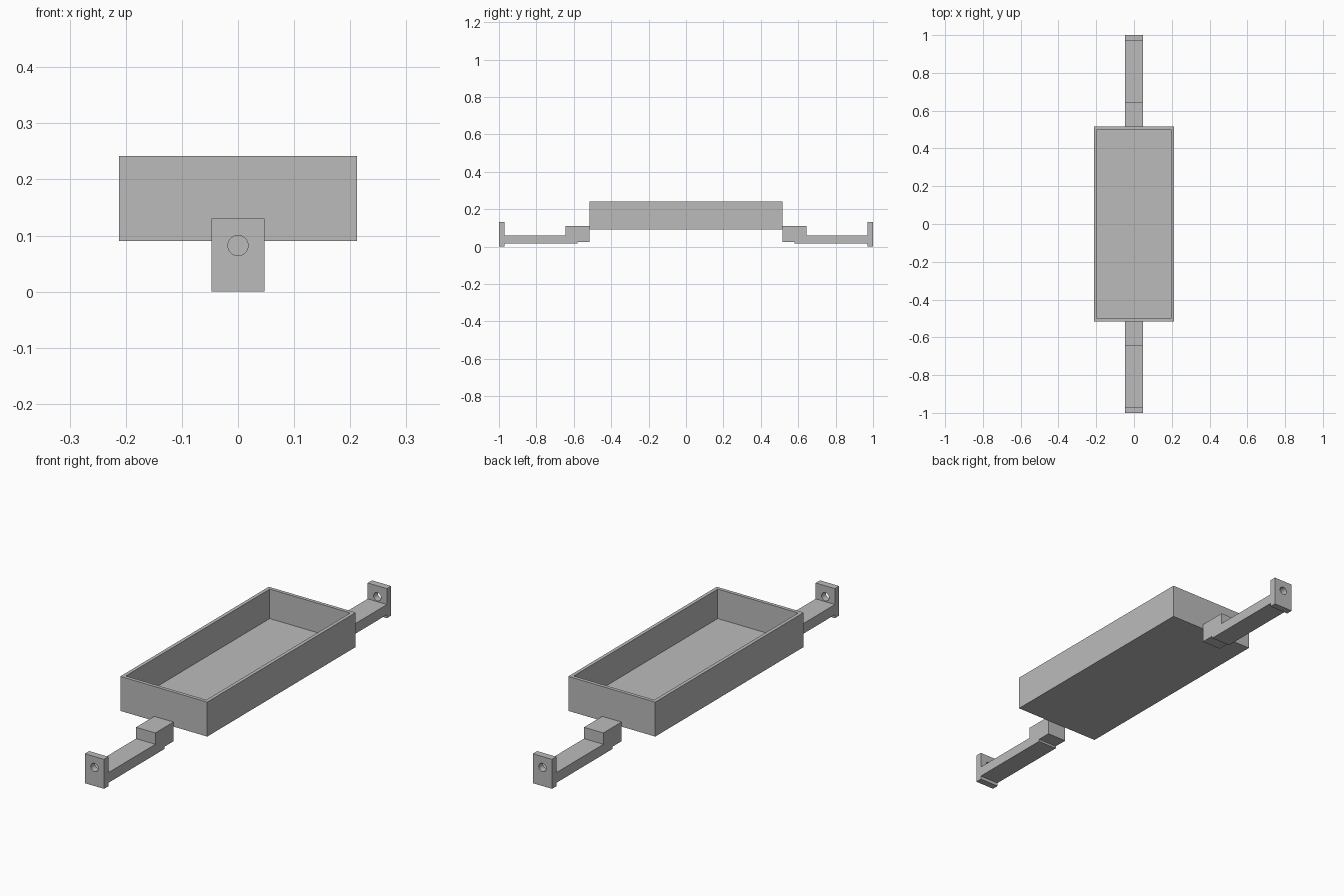
import bpy, bmesh, math
from mathutils import Vector

cube = bpy.data.objects.get("Cube")
if cube:
    bpy.data.objects.remove(cube, do_unlink=True)

GREY = 0.5
metal = bpy.data.materials.new("plain grey")
metal.use_nodes = True
metal.diffuse_color = (GREY, GREY, GREY, 1)
metal.node_tree.nodes["Principled BSDF"].inputs["Base Color"].default_value = (GREY, GREY, GREY, 1)


def finish(name, bm):
    bmesh.ops.recalc_face_normals(bm, faces=bm.faces)
    mesh = bpy.data.meshes.new(name)
    bm.to_mesh(mesh)
    bm.free()
    mesh.materials.append(metal)
    obj = bpy.data.objects.new(name, mesh)
    bpy.context.collection.objects.link(obj)
    return obj


def select_only(obj):
    bpy.ops.object.select_all(action="DESELECT")
    obj.select_set(True)
    bpy.context.view_layer.objects.active = obj


# Open tray: a box whose top is inset to a rim and sunk to the floor
half_x, half_y, bottom, top = 0.212, 0.517, 0.09, 0.242
wall = 0.022
bm = bmesh.new()
bmesh.ops.create_cube(bm, size=1)
for v in bm.verts:
    v.co = Vector((v.co.x * 2 * half_x, v.co.y * 2 * half_y,
                   bottom if v.co.z < 0 else top))
lid = max(bm.faces, key=lambda f: f.calc_center_median().z)
bmesh.ops.inset_individual(bm, faces=[lid], thickness=wall)
sunk = bmesh.ops.extrude_face_region(bm, geom=[lid])["geom"]
if lid.is_valid:
    bm.faces.remove(lid)
for v in (g for g in sunk if isinstance(g, bmesh.types.BMVert)):
    v.co.z = bottom + wall
finish("tray", bm)

# Mounting arm: stepped side profile (y, z) extruded across its width
arm_half = 0.047
profile = [(-1, 0), (-0.97, 0), (-0.97, 0.015), (-0.58, 0.015), (-0.58, 0.025),
           (-half_y, 0.025), (-half_y, 0.11), (-0.643, 0.11), (-0.643, 0.06),
           (-0.97, 0.06), (-0.97, 0.13), (-1, 0.13)]
bm = bmesh.new()
side = bm.faces.new([bm.verts.new((-arm_half, y, z)) for y, z in profile])
moved = bmesh.ops.extrude_face_region(bm, geom=[side])["geom"]
bmesh.ops.translate(bm, vec=(2 * arm_half, 0, 0),
                    verts=[g for g in moved if isinstance(g, bmesh.types.BMVert)])
if not any(f.calc_center_median().x < -arm_half + 0.001 for f in bm.faces):
    bm.faces.new([v for v in bm.verts if v.co.x < 0][:len(profile)])
arm = finish("mounting_arms", bm)

# Screw hole through the end plate
bpy.ops.mesh.primitive_cylinder_add(vertices=32, radius=0.018, depth=0.1,
                                    location=(0, -0.985, 0.082),
                                    rotation=(math.pi / 2, 0, 0))
cutter = bpy.context.object
cutter.name = "hole_cutter"
cutter.hide_render = True
cutter.data.materials.append(metal)
cut = arm.modifiers.new("screw hole", "BOOLEAN")
cut.operation = "DIFFERENCE"
cut.solver = "EXACT"
cut.object = cutter

# Matching arm at the other end
mirror = arm.modifiers.new("both ends", "MIRROR")
mirror.use_axis = (False, True, False)
mirror.use_clip = False
mirror.use_mirror_merge = False
select_only(arm)
for name in ("screw hole", "both ends"):
    bpy.ops.object.modifier_apply(modifier=name)
bpy.data.objects.remove(cutter, do_unlink=True)
bpy.ops.object.shade_smooth_by_angle(angle=math.radians(30))
